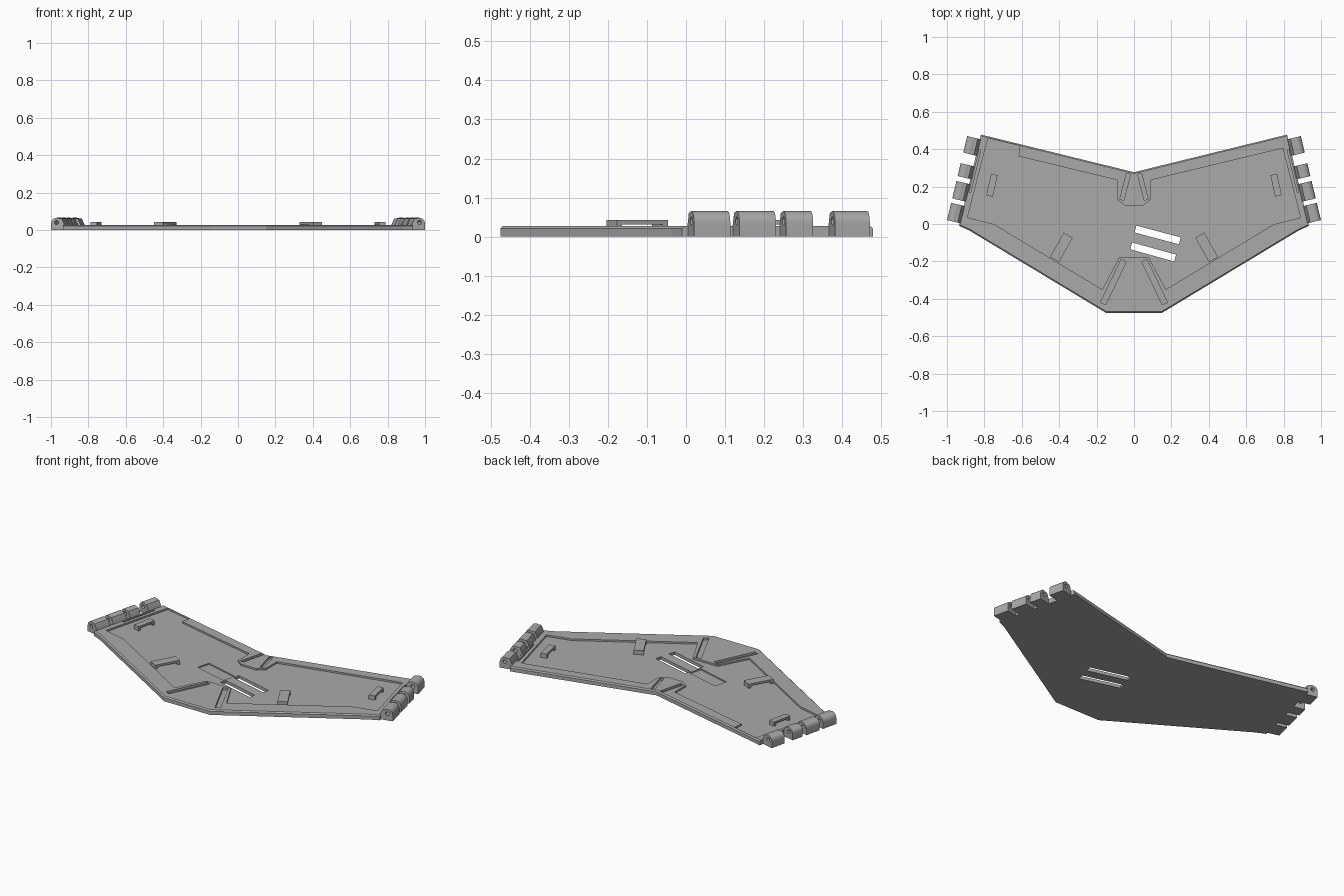
import bpy, bmesh, math
from mathutils import Vector

if "Cube" in bpy.data.objects:
    bpy.data.objects.remove(bpy.data.objects["Cube"])

grey = bpy.data.materials.new("mid grey")
grey.use_nodes = True
COLOUR = (0.4, 0.4, 0.4, 1)
grey.diffuse_color = COLOUR
grey.node_tree.nodes["Principled BSDF"].inputs["Base Color"].default_value = COLOUR

TOP, FLOOR = 0.028, 0.018
EDGE_START = Vector((0.935, -0.01))
ALONG = Vector((-0.233, 0.972)).normalized()
OUT = Vector((ALONG.y, -ALONG.x))


def extrude(name, points, shift, chamfer=None):
    """Closed prism from a loop of 3D points; chamfer picks top edges."""
    bm = bmesh.new()
    base = bm.faces.new([bm.verts.new(p) for p in points])
    ext = bmesh.ops.extrude_face_region(bm, geom=[base])
    moved = [v for v in ext["geom"] if isinstance(v, bmesh.types.BMVert)]
    bmesh.ops.translate(bm, verts=moved, vec=shift)
    bmesh.ops.recalc_face_normals(bm, faces=bm.faces[:])
    if chamfer:
        edges = [e for e in bm.edges if all(v.co.z > 0.01 for v in e.verts) and chamfer(e)]
        bmesh.ops.bevel(bm, geom=edges, offset=0.007, segments=1, affect='EDGES')
    mesh = bpy.data.meshes.new(name)
    bm.to_mesh(mesh)
    bm.free()
    mesh.materials.append(grey)
    ob = bpy.data.objects.new(name, mesh)
    bpy.context.collection.objects.link(ob)
    return ob


def slab(name, outline, low, high, chamfer=None):
    return extrude(name, [(x, y, low) for x, y in outline], (0, 0, high - low), chamfer)


def strip(a, b, width):
    """Rectangle outline around the line from a to b."""
    a, b = Vector(a), Vector(b)
    d = (b - a).normalized() * width / 2
    n = Vector((-d.y, d.x))
    return [a - n, b - n, b + n, a + n]


def flip(outline, side):
    return [(x * side, y) for x, y in outline]


def edge_point(s, u):
    return EDGE_START + ALONG * s + OUT * u


def cut(target, cutter):
    cutter.hide_render = True
    mod = target.modifiers.new("cut", 'BOOLEAN')
    mod.operation, mod.solver, mod.object = 'DIFFERENCE', 'EXACT', cutter
    bpy.context.view_layer.objects.active = target
    bpy.ops.object.modifier_apply(modifier=mod.name)
    bpy.data.objects.remove(cutter)


# Base plate with chamfered front and back edges
right = [(0.15, -0.475), (0.88, -0.035), (0.935, -0.01), (0.818, 0.478)]
outline = right + [(0, 0.277)] + flip(right[::-1], -1)


def front_or_back(e):
    d = e.verts[0].co - e.verts[1].co
    return abs(d.x) > abs(d.y)


plate = slab("base_plate", outline, 0, TOP, front_or_back)

# Shallow recess inside the rim, with an open pocket at one back corner
half = [(0.08, -0.18), (0.17, -0.35), (0.75, 0), (0.89, 0.035),
        (0.795, 0.405), (0.09, 0.235), (0.09, 0.13), (0.05, 0.1)]
cut(plate, slab("recess_cutter", half + flip(half[::-1], -1), FLOOR, 0.1))
pocket = [(-0.62, 0.34), (-0.61, 0.418), (-0.66, 0.43), (-0.78, 0.458), (-0.8, 0.385)]
cut(plate, slab("corner_pocket_cutter", pocket, FLOOR, 0.1))

# Grooves beside the front and back plateaus and along the hinge edges
grooves = [strip((0.055, -0.195), (0.165, -0.425), 0.03),
           strip((0.03, 0.268), (0.065, 0.13), 0.022),
           strip(edge_point(0.19, -0.014), edge_point(0.42, -0.014), 0.008)]
for side in (1, -1):
    for g in grooves:
        cut(plate, slab("groove_cutter", flip(g, side), FLOOR - 0.003, 0.1))

# Slanted sunken pad and two through slots
cut(plate, slab("pad_cutter", strip((-0.22, -0.01), (-0.012, -0.067), 0.08), 0.011, 0.1))
for a, b in (((0.008, -0.027), (0.245, -0.09)), ((-0.015, -0.117), (0.22, -0.182))):
    cut(plate, slab("slot_cutter", strip(a, b, 0.038), -0.1, 0.1))


def clip(name, a, b, width, side):
    """Raised bridge: a bar on two end legs."""
    a, b = Vector((a[0] * side, a[1])), Vector((b[0] * side, b[1]))
    length, d = (b - a).length, (b - a).normalized()
    n = Vector((-d.y, d.x)) * width
    low, under, high, leg = FLOOR - 0.002, 0.031, 0.043, 0.015
    profile = [(0, low), (0, high), (length, high), (length, low),
               (length - leg, low), (length - leg, under), (leg, under), (leg, low)]
    start = a - n / 2
    extrude(name, [(*(start + d * t), z) for t, z in profile], (*n, 0))


def knuckle(name, s0, s1, side):
    """Hinge knuckle with a rounded top and a pin hole."""
    cu, cz, r = 0.04, 0.036, 0.03
    profile = [(-0.004, 0), (cu + r, 0)]
    profile += [(cu + r * math.cos(t * math.pi / 12), cz + r * math.sin(t * math.pi / 12))
                for t in range(9)]
    profile += [(0.012, 0.062), (-0.004, TOP)]

    def loop(points, s):
        spots = [(edge_point(s, u), z) for u, z in points]
        return [(p.x * side, p.y, z) for p, z in spots]

    def shift(length):
        return (ALONG.x * side * length, ALONG.y * length, 0)

    body = extrude(name, loop(profile, s0), shift(s1 - s0))
    hole = [(cu + 0.011 * math.cos(t * math.pi / 8), 0.04 + 0.011 * math.sin(t * math.pi / 8))
            for t in range(16)]
    cut(body, extrude("pin_cutter", loop(hole, s0 - 0.02), shift(s1 - s0 + 0.04)))
    bpy.ops.object.select_all(action='DESELECT')
    body.select_set(True)
    bpy.context.view_layer.objects.active = body
    bpy.ops.object.shade_smooth_by_angle(angle=math.radians(30))


# Clips and hinge knuckles on both sides
spans = [(0.015, 0.11), (0.134, 0.23), (0.257, 0.328), (0.386, 0.477)]
for side, word in ((1, "left"), (-1, "right")):
    clip(word + "_front_clip", (0.352, -0.06), (0.425, -0.19), 0.055, side)
    clip(word + "_outer_clip", (0.747, 0.265), (0.772, 0.15), 0.036, side)
    for i, (s0, s1) in enumerate(spans):
        knuckle(f"{word}_hinge_knuckle_{i + 1}", s0, s1, side)
